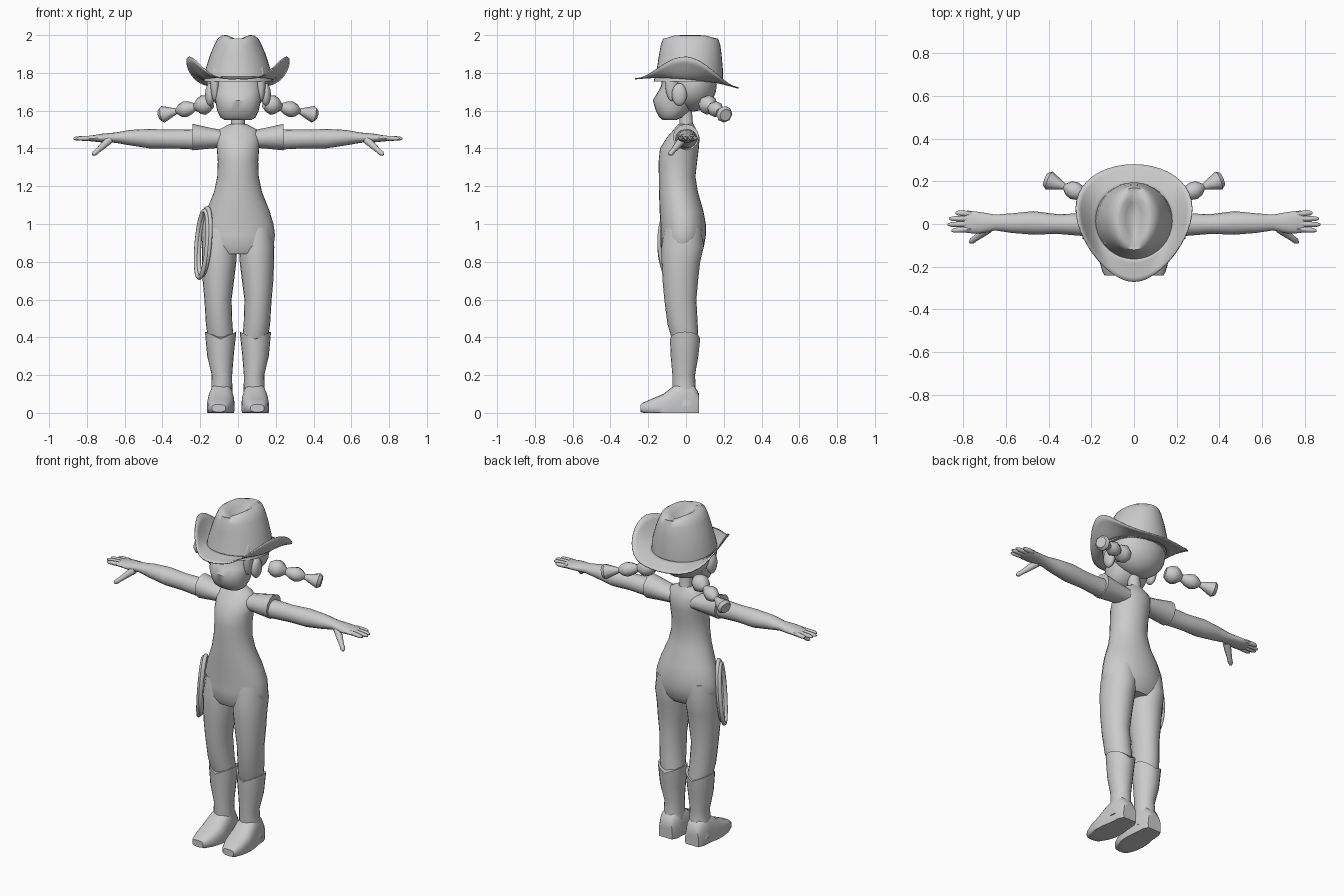
import bpy
import bmesh
from math import sin, cos, pi, radians
from mathutils import Vector

default_cube = bpy.data.objects.get("Cube")
if default_cube:
    bpy.data.objects.remove(default_cube, do_unlink=True)

# The single plain clay colour
clay = bpy.data.materials.new("plain_grey")
clay.use_nodes = True
clay.diffuse_color = (.6, .6, .6, 1)
clay.node_tree.nodes["Principled BSDF"].inputs["Base Color"].default_value = (.6, .6, .6, 1)


def skin(name, loops, mirror=False, caps=True, angle=45):
    """Bridge a stack of closed loops into one smooth object."""
    bm = bmesh.new()
    rows = [[bm.verts.new(point) for point in loop] for loop in loops]
    count = len(rows[0])
    for low, high in zip(rows, rows[1:]):
        for i in range(count):
            j = (i + 1) % count
            bm.faces.new((low[i], low[j], high[j], high[i]))
    if caps:
        bm.faces.new(rows[0])
        bm.faces.new(rows[-1])
    bmesh.ops.recalc_face_normals(bm, faces=bm.faces)
    mesh = bpy.data.meshes.new(name)
    bm.to_mesh(mesh)
    bm.free()
    obj = bpy.data.objects.new(name, mesh)
    bpy.context.collection.objects.link(obj)
    mesh.materials.append(clay)
    bpy.ops.object.select_all(action="DESELECT")
    obj.select_set(True)
    bpy.context.view_layer.objects.active = obj
    bpy.ops.object.shade_smooth_by_angle(angle=radians(angle))
    if mirror:
        obj.modifiers.new("Mirror", "MIRROR")
    return obj


def oval(axis, t, a, b, ra, rb, sides, boxy=1):
    """Closed loop across an axis; boxy below one squares the corners."""
    loop = []
    for i in range(sides):
        c, s = cos(2 * pi * i / sides), sin(2 * pi * i / sides)
        u = a + ra * abs(c) ** boxy * (1 if c > 0 else -1)
        v = b + rb * abs(s) ** boxy * (1 if s > 0 else -1)
        loop.append(Vector({"x": (t, u, v), "y": (u, t, v), "z": (u, v, t)}[axis]))
    return loop


def loft(axis, rings, sides=20, boxy=1):
    return [oval(axis, *ring, sides, boxy) for ring in rings]


def spun(name, start, end, profile, sides=10, mirror=True):
    """Turn a (distance, radius) profile around the line from start to end."""
    start, end = Vector(start), Vector(end)
    direction = end - start
    turn = direction.to_track_quat("Z", "Y")
    loops = []
    for t, radius in profile:
        flat = oval("z", 0, 0, 0, radius, radius, sides)
        loops.append([start + direction * t + turn @ point for point in flat])
    return skin(name, loops, mirror)


# Torso and hips
skin("torso", loft("z", [
    (.84, 0, -.025, .15, .09), (.88, 0, -.02, .188, .115), (.94, 0, -.015, .196, .12),
    (1, 0, -.015, .188, .12), (1.07, 0, -.024, .167, .116), (1.17, 0, -.04, .127, .103),
    (1.25, 0, -.047, .11, .097), (1.33, 0, -.043, .107, .102), (1.4, 0, -.035, .112, .103),
    (1.46, 0, -.014, .118, .086), (1.5, 0, -.005, .1, .06), (1.53, 0, 0, .045, .04),
], 28))
spun("neck", (0, .005, 1.48), (0, -.005, 1.62), [(0, .045), (.4, .036), (1, .036)], 14, False)

# Trouser legs
skin("leg", loft("z", [
    (.39, .09, -.005, .068, .07), (.47, .1, -.018, .07, .08), (.6, .106, -.03, .072, .085),
    (.7, .104, -.03, .083, .094), (.8, .1, -.027, .091, .102), (.88, .098, -.018, .094, .112),
    (.98, .095, -.015, .085, .1),
]), True)

# Boots: shaft with a V-shaped dip front and back, then the square-toed foot
shaft = loft("z", [
    (.04, .09, 0, .066, .068), (.12, .086, -.01, .056, .062), (.2, .085, -.012, .054, .06),
    (.3, .093, -.008, .07, .073), (.43, .092, -.005, .083, .08),
])
for point in shaft[-1]:
    point.z -= .04 * (1 - abs(point.x - .092) / .083)
skin("boot_shaft", shaft, True)

foot = []
for y, middle, width, top in [
    (-.24, .102, .036, .045), (-.225, .1, .048, .055), (-.18, .096, .064, .075),
    (-.12, .092, .073, .1), (-.07, .09, .072, .14), (-.02, .088, .064, .17),
    (.04, .088, .06, .15), (.07, .088, .045, .1),
]:
    loop = oval("y", y, middle, .025, width, top - .025, 20, .7)
    for point in loop:
        point.z = max(point.z, 0)
    foot.append(loop)
skin("boot_foot", foot, True)

# Arms and short flared sleeves
skin("arm", loft("x", [
    (.14, 0, 1.452, .05, .05), (.24, -.003, 1.448, .053, .053), (.36, 0, 1.45, .046, .049),
    (.47, .005, 1.452, .055, .051), (.57, .004, 1.457, .046, .041), (.65, .007, 1.457, .037, .027),
    (.72, .006, 1.455, .05, .023), (.78, .01, 1.453, .053, .015), (.795, .01, 1.453, .047, .01),
], 16), True)
skin("sleeve", loft("x", [
    (.07, 0, 1.45, .06, .045), (.14, 0, 1.454, .064, .054), (.24, 0, 1.46, .07, .07),
], 12), True, angle=40)

# Fingers and thumb
finger = [(0, .013), (.5, .013), (.85, .011), (1, .005)]
for label, tip, y in [("little", .835, .052), ("ring", .865, .025),
                      ("middle", .872, -.003), ("index", .855, -.031)]:
    spun(label + "_finger", (.76, y * .85 + .003, 1.455), (tip, y, 1.452), finger, 8)
spun("thumb", (.68, -.02, 1.445), (.768, -.087, 1.366),
     [(0, .022), (.35, .019), (.7, .014), (.9, .014), (1, .006)], 8)

# Face with a tapering chin
skin("face", loft("z", [
    (1.55, 0, -.088, .07, .035), (1.565, 0, -.08, .094, .062), (1.6, 0, -.07, .11, .09),
    (1.655, 0, -.06, .121, .116), (1.69, 0, -.05, .124, .104), (1.73, 0, -.04, .126, .092),
    (1.82, 0, -.02, .13, .1),
], 24, .9))


def ball(name, centre, size, mirror=False):
    x, y, z = centre
    rings = []
    for i in range(13):
        a = pi * (i / 12 - .5) * .98
        rings.append((z + size[2] * sin(a), x, y, size[0] * cos(a), size[1] * cos(a)))
    return skin(name, loft("z", rings), mirror)


# Hair, ears and braids
ball("hair", (0, .035, 1.74), (.165, .128, .145))
ball("ear", (.148, -.035, 1.685), (.026, .04, .06), True)
ball("side_lock", (.122, -.075, 1.75), (.024, .035, .1), True)
spun("braid", (.14, .1, 1.64), (.413, .21, 1.577), [
    (0, .03), (.08, .047), (.16, .053), (.24, .043), (.32, .02), (.42, .036),
    (.52, .043), (.61, .034), (.68, .015), (.76, .024), (.94, .045), (1, .032),
], 8)

# Hat crown with a long crease on top
crown = loft("z", [
    (1.755, 0, .012, .182, .183), (1.82, 0, .02, .172, .175), (1.9, 0, .023, .146, .165),
    (1.95, 0, .024, .125, .157), (1.982, 0, .024, .108, .145), (1.998, 0, .022, .085, .122),
    (2, 0, .022, .068, .105), (1.99, 0, .022, .04, .08), (1.98, 0, .022, .01, .03),
], 36)
for loop in crown[5:]:
    for point in loop:
        point.z -= .025 * max(0, 1 - abs(point.x) / .06)
skin("hat_crown", crown, angle=60)

# Hat brim: egg-shaped from above, rolled up at both sides
brim = []
for step in range(6):
    t = step / 5
    loop = []
    for i in range(48):
        c, s = cos(2 * pi * i / 48), sin(2 * pi * i / 48)
        inner = Vector((.172 * c, .012 + .172 * s, 0))
        outer = Vector((.262 * c * (1 + .28 * s), .004 + .275 * s, 0))
        point = inner.lerp(outer, t)
        point.z = 1.745 - .09 * point.y + .02 * (1 - t) + .14 * t ** 1.4 * c ** 4
        loop.append(point)
    brim.append(loop)
hat_brim = skin("hat_brim", brim, caps=False, angle=60)
thickness = hat_brim.modifiers.new("Thickness", "SOLIDIFY")
thickness.thickness = .006
thickness.offset = 0

# Coiled rope hanging on the right hip
for number, shift in enumerate((-.007, .007)):
    curve = bpy.data.curves.new("rope_coil", "CURVE")
    curve.dimensions = "3D"
    curve.bevel_depth = .012
    curve.bevel_resolution = 2
    spline = curve.splines.new("POLY")
    spline.points.add(35)
    spline.use_cyclic_u = True
    for i, point in enumerate(spline.points):
        c, s = cos(2 * pi * i / 36), sin(2 * pi * i / 36)
        point.co = (-.184 + .028 * c + .014 * s + shift, -.078 - .062 * c, .9 + .177 * s + shift, 1)
    curve.materials.append(clay)
    rope = bpy.data.objects.new("rope_coil_" + "ab"[number], curve)
    bpy.context.collection.objects.link(rope)
